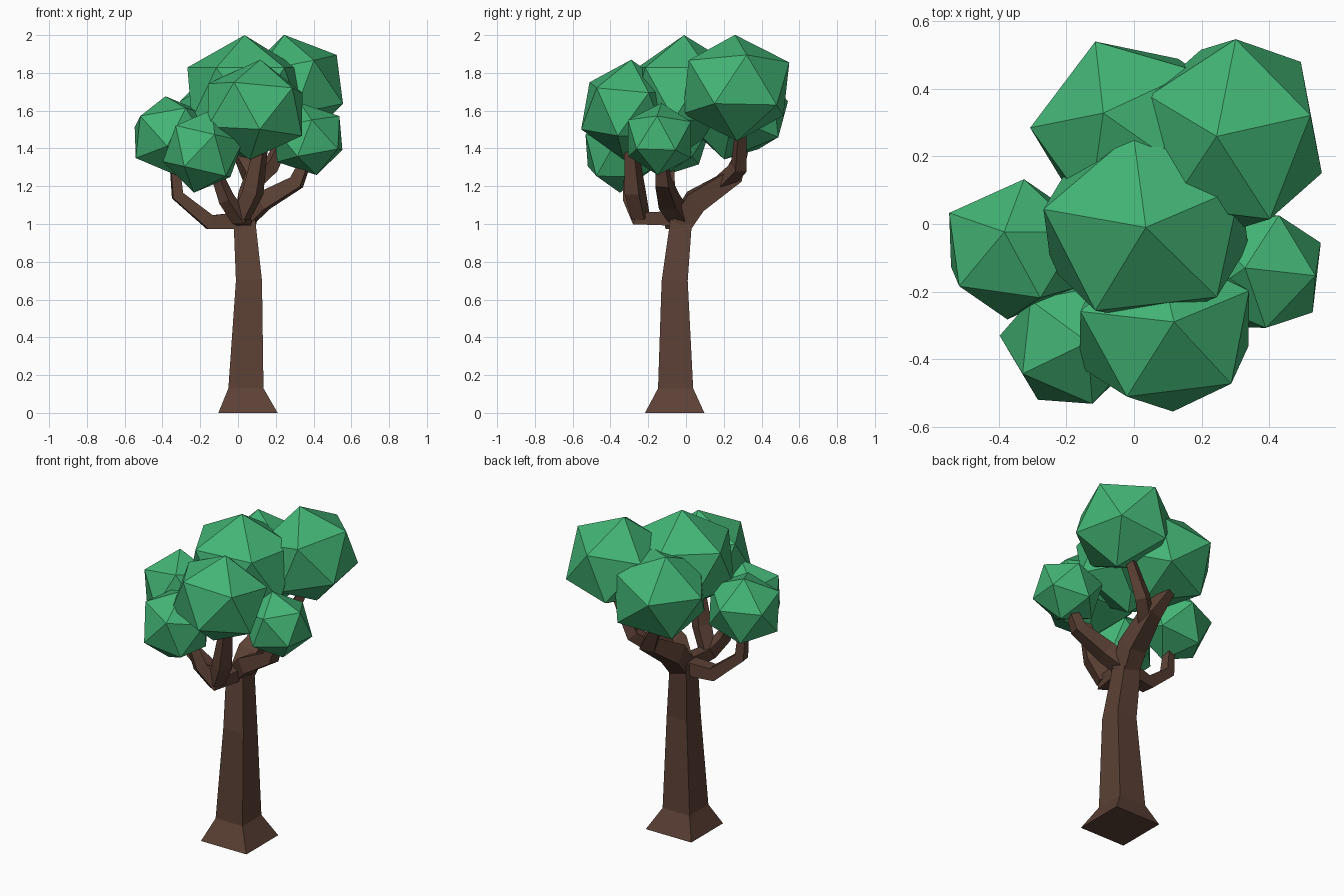
import bpy, bmesh
from math import radians
from mathutils import Vector, Matrix

cube = bpy.data.objects.get("Cube")
if cube:
    bpy.data.objects.remove(cube, do_unlink=True)


def material(name, rgb):
    mat = bpy.data.materials.new(name)
    mat.use_nodes = True
    mat.diffuse_color = (*rgb, 1)
    mat.node_tree.nodes["Principled BSDF"].inputs["Base Color"].default_value = (*rgb, 1)
    return mat


bark = material("bark brown", (0.107, 0.053, 0.036))
leaf = material("leaf green", (0.056, 0.46, 0.178))


def finish(bm, name, mat):
    bmesh.ops.recalc_face_normals(bm, faces=bm.faces)
    mesh = bpy.data.meshes.new(name)
    bm.to_mesh(mesh)
    bm.free()
    mesh.materials.append(mat)
    obj = bpy.data.objects.new(name, mesh)
    bpy.context.scene.collection.objects.link(obj)
    return obj


def square_tube(name, path, halves, flat=False):
    """Four-sided tapering tube; flat keeps every ring level and square to the axes."""
    pts = [Vector(p) for p in path]
    span = pts[-1] - pts[0]
    side = Vector((-span.y, span.x, 0)).normalized()
    bm = bmesh.new()
    rings = []
    for i, (p, h) in enumerate(zip(pts, halves)):
        if flat:
            a, b = Vector((1, 0, 0)), Vector((0, 1, 0))
        else:
            before = (p - pts[i - 1]).normalized() if i else Vector()
            after = (pts[i + 1] - p).normalized() if i + 1 < len(pts) else Vector()
            t = (before + after).normalized()
            a = (side - t * side.dot(t)).normalized()
            b = t.cross(a)
        rings.append([bm.verts.new(p + a * h * u + b * h * v)
                      for u, v in ((-1, -1), (1, -1), (1, 1), (-1, 1))])
    for low, high in zip(rings, rings[1:]):
        for k in range(4):
            n = (k + 1) % 4
            bm.faces.new((low[k], low[n], high[n], high[k]))
    bm.faces.new(rings[0])
    bm.faces.new(rings[-1])
    return finish(bm, name, bark)


def leaf_clump(name, centre, radii, azimuth, lean):
    """Icosahedron with one corner pointing along lean, the next one towards azimuth."""
    bm = bmesh.new()
    bmesh.ops.create_icosphere(bm, subdivisions=1, radius=1)
    top = max(bm.verts, key=lambda v: v.co.z)
    ring = next(e.other_vert(top) for e in top.link_edges)
    start = ring.co.xy.angle_signed(Vector((1, 0)))
    spin = Matrix.Rotation(radians(azimuth) - start, 4, 'Z')
    tilt = Vector((0, 0, 1)).rotation_difference(Vector(lean)).to_matrix().to_4x4()
    bm.transform(Matrix.Translation(centre) @ Matrix.Diagonal((*radii, 1)) @ tilt @ spin)
    return finish(bm, name, leaf)


# Trunk with flared foot
square_tube("trunk",
            [(.053, -.06, 0), (.042, -.055, .13), (.058, -.06, .7), (.037, -.03, .98), (.035, -.025, 1.05)],
            [.157, .093, .069, .059, .055], flat=True)

# Branches
square_tube("left_branch",
            [(.04, -.04, 1.02), (-.15, -.07, 1.01), (-.32, -.09, 1.15), (-.34, -.09, 1.36)],
            [.045, .038, .03, .022])
square_tube("front_branch",
            [(.04, -.02, 1.03), (.01, -.25, 1.03), (-.06, -.29, 1.13), (-.12, -.3, 1.28)],
            [.04, .035, .032, .022])
square_tube("front_fork",
            [(.02, -.24, 1.04), (.08, -.27, 1.17), (.12, -.29, 1.4)],
            [.036, .042, .028])
square_tube("right_branch",
            [(.04, -.03, 1.03), (.13, -.09, 1.12), (.31, -.12, 1.22), (.37, -.13, 1.36)],
            [.045, .048, .036, .022])
square_tube("back_branch",
            [(.04, -.03, 1.0), (.055, .05, 1.12), (.08, .25, 1.25), (-.02, .31, 1.42)],
            [.055, .06, .045, .022])
square_tube("back_fork",
            [(.08, .2, 1.22), (.17, .28, 1.3), (.27, .29, 1.5)],
            [.036, .034, .022])

# Foliage: centre, radii, turn, lean of the top corner
clumps = {
    "top_foliage": ((.035, -.01, 1.69), (.345, .315, .31), 97, (0, 0, 1)),
    "back_right_foliage": ((.3, .265, 1.72), (.288, .32, .287), 12, (-.055, -.005, .28)),
    "back_left_foliage": ((0, .265, 1.605), (.312, .3, .282), 180, (-.29, .21, .93)),
    "front_foliage": ((.09, -.31, 1.605), (.298, .267, .267), 170, (.025, .02, .26)),
    "left_foliage": ((-.35, -.075, 1.465), (.235, .215, .22), 80, (-.03, .05, .2)),
    "front_left_foliage": ((-.185, -.35, 1.385), (.22, .208, .225), 138, (.045, 0, .2)),
    "right_foliage": ((.372, -.14, 1.45), (.212, .197, .195), -6, (-.04, .01, .19)),
}
for name, spec in clumps.items():
    leaf_clump(name, *spec)
